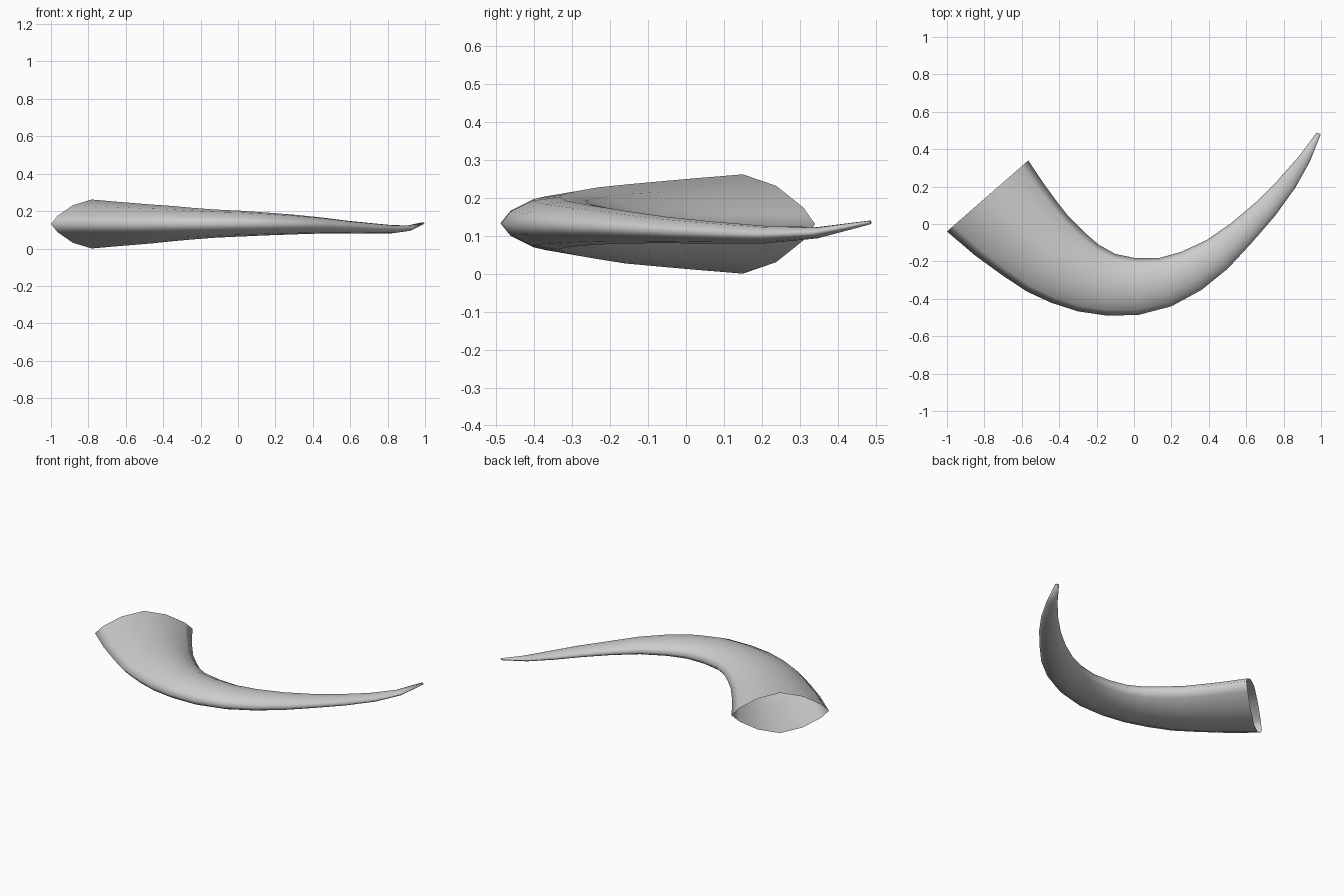
import bpy, bmesh
from mathutils import Vector

if "Cube" in bpy.data.objects:
    bpy.data.objects.remove(bpy.data.objects["Cube"])

# Outer and inner edge of the curved horn, mouth to tip (x, y)
outer = [(-1, -.04), (-.85, -.168), (-.70, -.277), (-.575, -.36), (-.44, -.422),
         (-.30, -.467), (-.15, -.489), (.02, -.487), (.20, -.44), (.36, -.353),
         (.50, -.24), (.63, -.10), (.755, .045), (.86, .19), (.94, .333), (.998, .48)]
inner = [(-.565, .34), (-.485, .22), (-.42, .13), (-.35, .04), (-.27, -.04),
         (-.19, -.11), (-.10, -.16), (.01, -.183), (.13, -.183), (.25, -.15),
         (.39, -.085), (.52, .005), (.65, .115), (.77, .235), (.88, .36), (.977, .489)]
# Height of the centre line at each ring
height = [.131] * 4 + [.133] * 4 + [.131, .128, .123, .115, .108, .103, .108, .135]


def section(t):
    """12-sided lens-shaped section, pinched at the mouth and rounder further on."""
    a, b = .33 + .12 * t, .77 + .09 * t
    q = [(1, 0), (.84, a), (.46, b), (0, 1), (-.46, b), (-.84, a)]
    return q + [(-u, -v) for u, v in q]


bm = bmesh.new()
rings = []
for i, (o, n, z) in enumerate(zip(outer, inner, height)):
    o, n = Vector((*o, z)), Vector((*n, z))
    mid, side = (o + n) / 2, (o - n) / 2
    up = Vector((0, 0, side.length * .453))
    rings.append([bm.verts.new(mid + side * u + up * v)
                  for u, v in section(min(1, i / 7))])

# Walls, open mouth, closed tip
for r, s in zip(rings, rings[1:]):
    for k in range(12):
        j = (k + 1) % 12
        bm.faces.new((r[k], r[j], s[j], s[k]))
bm.faces.new(rings[-1])
bmesh.ops.recalc_face_normals(bm, faces=bm.faces)
for f in bm.faces:
    f.smooth = True

mesh = bpy.data.meshes.new("horn")
bm.to_mesh(mesh)
bm.free()
# Make sure the walls face outwards
p = max(mesh.polygons, key=lambda f: f.center.z if f.center.x < 0 else -1)
if p.normal.z < 0:
    mesh.flip_normals()
horn = bpy.data.objects.new("horn", mesh)
bpy.context.collection.objects.link(horn)
